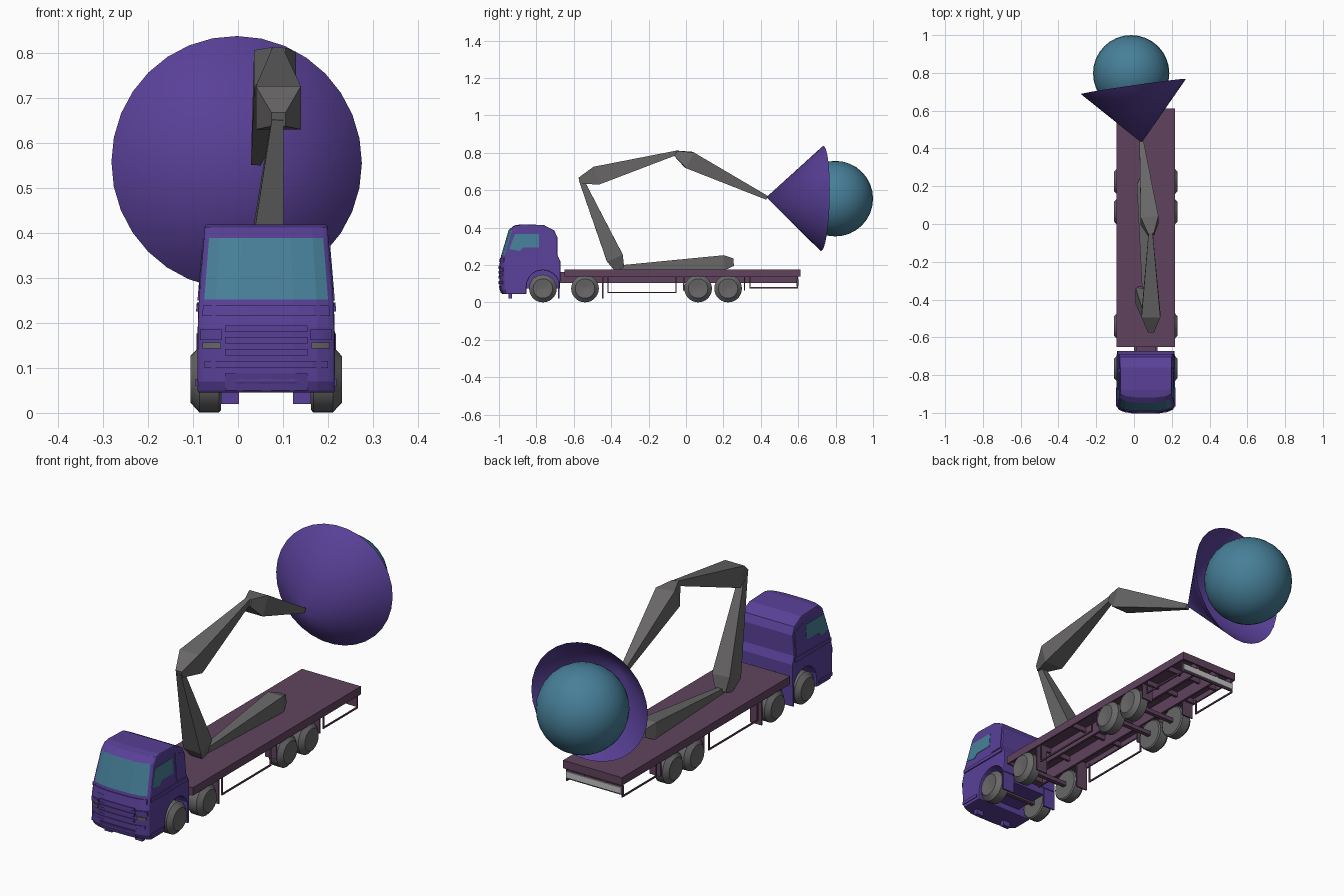
import bpy, bmesh, math
from mathutils import Vector

if "Cube" in bpy.data.objects:
    bpy.data.objects.remove(bpy.data.objects["Cube"])

CX = 0.0625  # truck centre line


def mat(name, r, g, b):
    m = bpy.data.materials.new(name)
    m.diffuse_color = (r, g, b, 1)
    m.use_nodes = True
    m.node_tree.nodes["Principled BSDF"].inputs["Base Color"].default_value = m.diffuse_color
    return m


PURPLE = mat("purple", 0.100, 0.052, 0.315)
TEAL = mat("teal", 0.062, 0.212, 0.315)
MAUVE = mat("mauve", 0.117, 0.057, 0.110)
GREY = mat("grey", 0.140, 0.135, 0.135)
LIGHT = mat("light_grey", 0.55, 0.55, 0.55)


def make(name, verts, faces, *mats, smooth=None):
    me = bpy.data.meshes.new(name)
    me.from_pydata([tuple(v) for v in verts], [], faces)
    bm = bmesh.new()
    bm.from_mesh(me)
    bmesh.ops.recalc_face_normals(bm, faces=bm.faces)
    bm.to_mesh(me)
    bm.free()
    ob = bpy.data.objects.new(name, me)
    bpy.context.collection.objects.link(ob)
    for m in mats:
        me.materials.append(m)
    if smooth:
        bpy.ops.object.select_all(action='DESELECT')
        ob.select_set(True)
        bpy.context.view_layer.objects.active = ob
        bpy.ops.object.shade_smooth_by_angle(angle=math.radians(smooth))
    return ob


def loft(name, rings, *mats, caps=True, smooth=None):
    n = len(rings[0])
    verts = [v for r in rings for v in r]
    faces = [(i * n + j, i * n + (j + 1) % n, (i + 1) * n + (j + 1) % n, (i + 1) * n + j)
             for i in range(len(rings) - 1) for j in range(n)]
    if caps:
        faces += [tuple(range(n)), tuple(range((len(rings) - 1) * n, len(rings) * n))]
    return make(name, verts, faces, *mats, smooth=smooth)


def box(name, x0, x1, y0, y1, z0, z1, m):
    ring = [(x0, y0), (x1, y0), (x1, y1), (x0, y1)]
    return loft(name, [[(x, y, z) for x, y in ring] for z in (z0, z1)], m)


def pair(name, a, b, y0, y1, z0, z1, m):
    """Box on each side, a..b measured outward from the centre line."""
    for s, side in ((-1, "left"), (1, "right")):
        x0, x1 = sorted((CX + s * a, CX + s * b))
        box(f"{name}_{side}", x0, x1, y0, y1, z0, z1, m)


# ---- cab: side profile swept over columns that bow the front ----
FRONT = [(-0.985, 0.045), (-0.997, 0.07), (-1.0, 0.19), (-0.988, 0.252),
         (-0.948, 0.388), (-0.918, 0.412)]
ARCH = [(-0.765 + 0.088 * math.cos(t), 0.085 + 0.088 * math.sin(t))
        for t in (math.pi * k / 10 for k in range(1, 11))]
PROFILE = FRONT + [(-0.88, 0.418), (-0.76, 0.414), (-0.705, 0.385), (-0.688, 0.35),
                   (-0.688, 0.255), (-0.672, 0.22), (-0.672, 0.112)] + ARCH + [(-0.853, 0.045)]


def half_width(z):
    return 0.1525 if z < 0.215 else 0.1525 - 0.016 * min(1, (z - 0.215) / 0.19)


def bow(y, u):
    return y + 0.028 * abs(u) ** 4 * max(0, min(1, (-0.86 - y) / 0.08))


def front_y(z):
    for (ya, za), (yb, zb) in zip(FRONT, FRONT[1:]):
        if za <= z <= zb:
            return ya + (yb - ya) * (z - za) / (zb - za)
    return FRONT[0][0]


COLS = [-1, -0.92, -0.75, -0.4, 0, 0.4, 0.75, 0.92, 1]
cab = loft("cab", [[(CX + u * half_width(z), bow(y, u), z) for y, z in PROFILE] for u in COLS],
           PURPLE, TEAL)
for f in cab.data.polygons:  # windscreen band
    c = f.center
    if c.y < -0.93 and 0.28 < c.z < 0.36 and abs(c.x - CX) < 0.128:
        f.material_index = 1
bev = cab.modifiers.new("soft_edges", 'BEVEL')
bev.width, bev.segments, bev.limit_method, bev.angle_limit = 0.01, 2, 'ANGLE', math.radians(50)


def front_strip(name, z0, z1, u0, u1, proud, m):
    """Raised band that follows the bowed cab front."""
    rings = []
    for k in range(9):
        u = u0 + (u1 - u0) * k / 8
        rings.append([(CX + u * half_width(z), bow(front_y(z), u) + d, z)
                      for z, d in ((z0, 0.004), (z0, -proud), (z1, -proud), (z1, 0.004))])
    return loft(name, rings, m)


front_strip("brow_panel", 0.215, 0.238, -0.93, 0.93, 0.004, PURPLE)
for k in range(3):
    front_strip(f"grille_bar_{k}", 0.128 + k * 0.026, 0.142 + k * 0.026, -0.6, 0.6, 0.004, PURPLE)
front_strip("bumper_upper", 0.1, 0.115, -0.9, 0.9, 0.004, PURPLE)
front_strip("bumper_lower", 0.05, 0.088, -0.6, 0.6, 0.003, PURPLE)
for s, side in ((-1, "left"), (1, "right")):
    front_strip(f"headlight_{side}", 0.143, 0.156, s * 0.66, s * 0.93, 0.005, GREY)
    front_strip(f"headlight_rim_{side}", 0.162, 0.185, s * 0.64, s * 0.96, 0.004, PURPLE)

    # side window, door seams and wing on each flank
    def flank(name, pts, d, m):
        loft(name, [[(CX + s * (half_width(z) + e), y, z) for y, z in pts] for e in (-0.004, d)], m)
    flank(f"side_window_{side}", [(-0.945, 0.285), (-0.89, 0.275), (-0.87, 0.295), (-0.785, 0.295),
                                  (-0.785, 0.365), (-0.915, 0.365)], 0.002, TEAL)
    flank(f"door_sill_{side}", [(-0.96, 0.225), (-0.69, 0.225), (-0.69, 0.245), (-0.96, 0.24)],
          0.004, PURPLE)
    flank(f"cab_corner_{side}", [(-0.765, 0.25), (-0.7, 0.25), (-0.7, 0.36), (-0.765, 0.38)],
          0.003, PURPLE)
    flank(f"step_{side}", [(-0.965, 0.06), (-0.865, 0.06), (-0.865, 0.075), (-0.965, 0.075)],
          0.004, PURPLE)
box("cab_floor", CX - 0.085, CX + 0.085, -0.87, -0.675, 0.075, 0.18, PURPLE)
pair("cab_foot", 0.06, 0.1, -0.95, -0.93, 0.02, 0.06, PURPLE)
pair("cab_mudflap", 0.09, 0.152, -0.684, -0.676, 0.02, 0.125, PURPLE)

# ---- wheels ----
TYRE = [(0.1, 0.03), (0.1, 0.068), (0.105, 0.074), (0.148, 0.074), (0.155, 0.066),
        (0.168, 0.052), (0.166, 0.03), (0.162, 0.012)]
for i, wy in enumerate((-0.765, -0.54, 0.065, 0.225)):
    for s, side in ((-1, "left"), (1, "right")):
        loft(f"wheel_{i}_{side}", [[(CX + s * x, wy + r * math.cos(a), 0.0745 + r * math.sin(a))
             for a in (2 * math.pi * k / 28 for k in range(28))] for x, r in TYRE], GREY, smooth=30)
    box(f"axle_{i}", CX - 0.11, CX + 0.11, wy - 0.01, wy + 0.01, 0.065, 0.085, MAUVE)

# ---- flat bed and chassis ----
box("deck", CX - 0.155, CX + 0.155, -0.65, 0.612, 0.164, 0.176, MAUVE)
pair("deck_rim", 0.147, 0.155, -0.65, 0.612, 0.138, 0.164, MAUVE)
pair("chassis_rail", 0.05, 0.062, -0.70, 0.60, 0.105, 0.164, MAUVE)
box("deck_front_edge", CX - 0.147, CX + 0.147, -0.65, -0.642, 0.138, 0.164, MAUVE)
box("deck_rear_edge", CX - 0.147, CX + 0.147, 0.604, 0.612, 0.138, 0.164, MAUVE)
box("cab_link", CX - 0.06, CX + 0.06, -0.69, -0.64, 0.11, 0.15, MAUVE)
for i, y in enumerate((-0.45, -0.2, 0.0, 0.32, 0.48)):
    box(f"cross_member_{i}", CX - 0.147, CX + 0.147, y - 0.006, y + 0.006, 0.14, 0.164, MAUVE)
for i, (y, z) in enumerate(((-0.445, 0.02), (-0.012, 0.065), (0.312, 0.065))):
    pair(f"mudflap_{i}", 0.09, 0.15, y - 0.003, y + 0.003, z, 0.145, MAUVE)
pair("wing_plate", 0.09, 0.15, -0.64, -0.45, 0.152, 0.158, MAUVE)
# side guards
for i, (y0, y1, z) in enumerate(((-0.42, -0.05, 0.05), (0.34, 0.6, 0.075))):
    pair(f"guard_bar_{i}", 0.143, 0.149, y0, y1, z, z + 0.007, MAUVE)
    pair(f"guard_post_front_{i}", 0.143, 0.149, y0, y0 + 0.006, z, 0.15, MAUVE)
    pair(f"guard_post_rear_{i}", 0.143, 0.149, y1 - 0.006, y1, z, 0.15, MAUVE)
# rear bumper
box("rear_bumper", CX - 0.15, CX + 0.15, 0.59, 0.598, 0.085, 0.128, MAUVE)
box("rear_reflector", CX - 0.145, CX + 0.145, 0.598, 0.604, 0.092, 0.122, LIGHT)


# ---- crane arm: tapered four-sided links ----
def link(name, root, tip, wide, t, r0=0.016, r1=0.011):
    root, tip = Vector(root), Vector(tip)
    d = (tip - root).normalized()
    a = (Vector((1, 0, 0)) - d * d.x).normalized()
    b = d.cross(a)
    rings = [[root.lerp(tip, k) + a * (sx * r) + b * (sy * r)
              for sx, sy in ((-1, -1), (1, -1), (1, 1), (-1, 1))]
             for k, r in ((0, r0), (t, wide), (1, r1))]
    return loft(name, rings, GREY)


link("arm_base", (0.055, 0.255, 0.215), (0.055, -0.37, 0.186), 0.040, 0.08, 0.02)
link("arm_post", (0.05, -0.355, 0.178), (0.088, -0.56, 0.655), 0.046, 0.13, 0.026, 0.013)
link("arm_boom", (0.09, -0.57, 0.652), (0.088, -0.045, 0.802), 0.050, 0.17)
link("arm_jib", (0.09, -0.055, 0.797), (0.04, 0.432, 0.56), 0.047, 0.15)

# ---- open cone and ball ----
apex, centre = Vector((0.04, 0.43, 0.563)), Vector((-0.003, 0.728, 0.556))
axis = (centre - apex).normalized()
ca = axis.orthogonal().normalized()
cb = axis.cross(ca)
rim = [centre + 0.281 * (ca * math.cos(t) + cb * math.sin(t))
       for t in (2 * math.pi * k / 32 for k in range(32))]
make("cone", [apex] + rim, [(0, k + 1, (k + 1) % 32 + 1) for k in range(32)], PURPLE, smooth=40)

bpy.ops.mesh.primitive_uv_sphere_add(segments=32, ring_count=16, radius=0.202,
                                     location=(-0.015, 0.798, 0.555))
ball = bpy.context.object
ball.name = "ball"
ball.data.materials.append(TEAL)
bpy.ops.object.shade_smooth()
